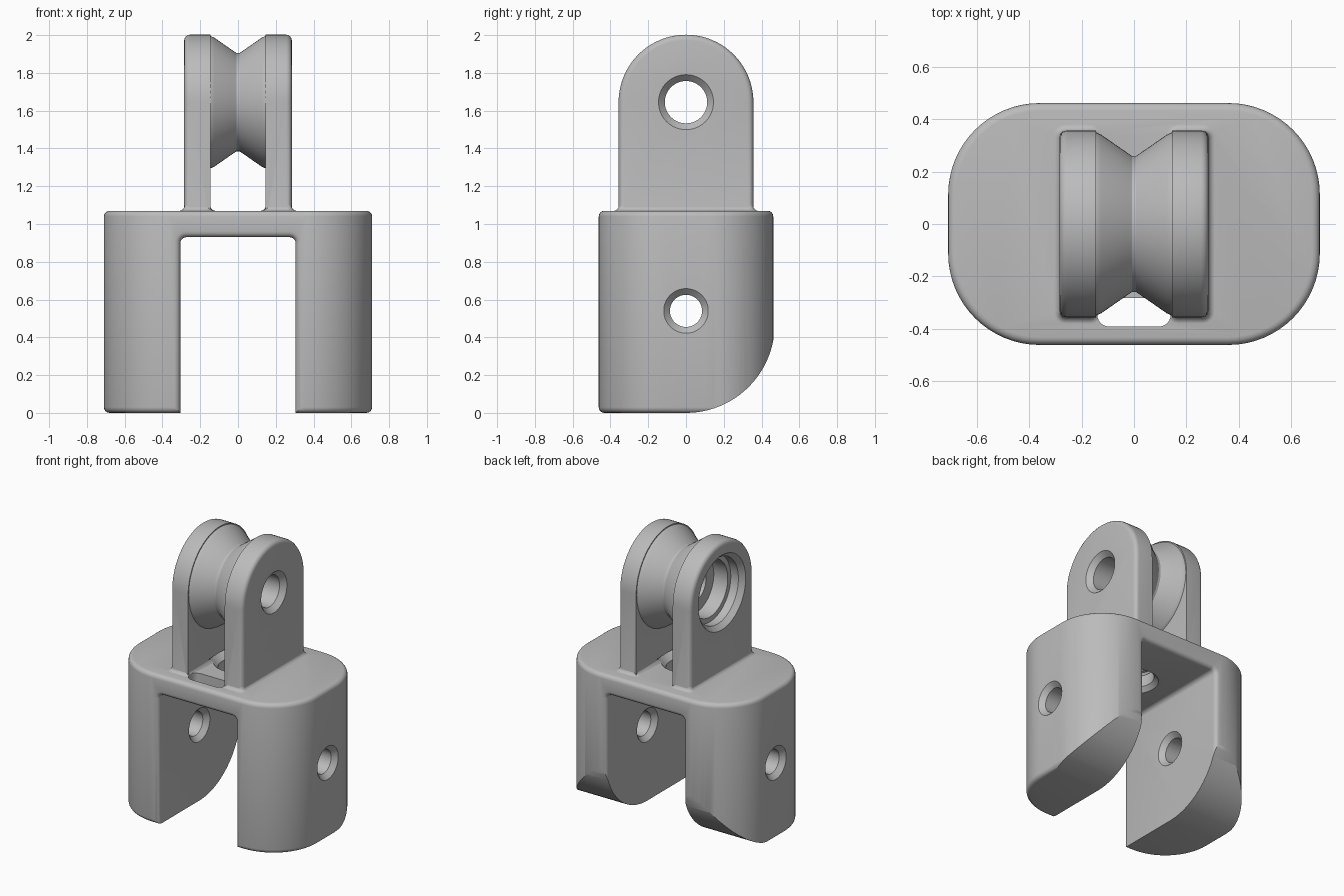
import bpy
import bmesh
from math import sin, cos, pi

cube = bpy.data.objects.get("Cube")
if cube:
    bpy.data.objects.remove(cube)

grey = bpy.data.materials.new("grey")
grey.use_nodes = True
GREY = (0.5, 0.5, 0.5, 1)
grey.diffuse_color = GREY
grey.node_tree.nodes["Principled BSDF"].inputs["Base Color"].default_value = GREY


def arc(cu, cv, r, a0, a1, n):
    """Points on an arc, angles in quarter turns."""
    return [(cu + r * cos((a0 + (a1 - a0) * i / n) * pi / 2),
             cv + r * sin((a0 + (a1 - a0) * i / n) * pi / 2)) for i in range(n + 1)]


def rounded_rect(hu, hv, r, cu=0, cv=0, n=12):
    pts = []
    for k, (su, sv) in enumerate([(1, 1), (-1, 1), (-1, -1), (1, -1)]):
        pts += arc(cu + su * (hu - r), cv + sv * (hv - r), r, k, k + 1, n)
    return pts


def circle(r, cu=0, cv=0, n=64):
    return arc(cu, cv, r, 0, 4, n)[:-1]


def loft(name, axis, rings):
    """Skin a list of (outline, position) along an axis and cap both ends."""
    place = {"x": lambda u, v, w: (w, u, v),
             "y": lambda u, v, w: (u, w, v),
             "z": lambda u, v, w: (u, v, w)}[axis]
    bm = bmesh.new()
    loops = [[bm.verts.new(place(u, v, w)) for u, v in pts] for pts, w in rings]
    for a, b in zip(loops, loops[1:]):
        for i in range(len(a)):
            j = (i + 1) % len(a)
            bm.faces.new((a[i], a[j], b[j], b[i]))
    bm.faces.new(loops[0])
    bm.faces.new(loops[-1])
    bmesh.ops.recalc_face_normals(bm, faces=bm.faces)
    mesh = bpy.data.meshes.new(name)
    bm.to_mesh(mesh)
    bm.free()
    obj = bpy.data.objects.new(name, mesh)
    bpy.context.collection.objects.link(obj)
    return obj


def combine(obj, other, operation):
    """Apply a boolean and remove the other object."""
    mod = obj.modifiers.new("boolean", "BOOLEAN")
    mod.operation, mod.solver, mod.object = operation, "EXACT", other
    bpy.context.view_layer.objects.active = obj
    bpy.ops.object.modifier_apply(modifier=mod.name)
    bpy.data.objects.remove(other)


# Fillet steps: (position along the edge, inset), both as fractions of the radius
STEPS = [(1 - cos(i * pi / 8), 1 - sin(i * pi / 8)) for i in range(5)]
F = 0.03
TOP, PIN_Z, LEG_Z = 1.07, 1.645, 0.54

# Base block with rounded rims
def base_ring(inset):
    return rounded_rect(0.71 - inset, 0.462 - inset, 0.35 - inset, n=16)

body = loft("pulley_fork", "z",
            [(base_ring(F * i), F * p) for p, i in STEPS]
            + [(base_ring(F * i), TOP - F * p) for p, i in reversed(STEPS)])

# Rounded lower back of both legs
heel = arc(0, 0.47, 0.47, -1, 0, 24) + [(0.7, 0.47), (0.7, -0.2), (0, -0.2)]
combine(body, loft("heel_cutter", "x", [(heel, -1), (heel, 1)]), "DIFFERENCE")

# Slot between the legs, flared where it meets the front and back
def slot_ring(grow):
    return rounded_rect(0.305 + grow, 0.965 + grow, F + grow, cv=-0.035, n=5)

ends = [(F * i, 0.462 - F * p) for p, i in STEPS]
combine(body, loft("slot_cutter", "y",
                   [(slot_ring(F), -0.6)] + [(slot_ring(g), -y) for g, y in ends]
                   + [(slot_ring(g), y) for g, y in reversed(ends)]
                   + [(slot_ring(F), 0.6)]), "DIFFERENCE")

# Two upright lugs with rounded tops and filleted feet
def lug_ring(inset):
    r = 0.357 - inset
    return arc(0, PIN_Z, r, 0, 2, 40) + [(-r, TOP - 0.06), (r, TOP - 0.06)]

for s in (-1, 1):
    lug = [(lug_ring(F * i), s * (0.285 - F * p)) for p, i in STEPS]
    combine(body, loft("lug", "x", lug + [(lug_ring(0), s * 0.145)]), "UNION")
    foot = [(rounded_rect(0.068 + F * i, 0.355 + F * i, 0.02 + F * i, cu=s * 0.215, n=4),
             TOP - 0.001 + F * p) for p, i in STEPS]
    foot.insert(0, (foot[0][0], TOP - 0.04))
    combine(body, loft("foot", "z", foot), "UNION")

# Grooved pulley between the lugs
groove = [(0.2, 0.351), (0.15, 0.351), (0.14, 0.348), (0.125, 0.341), (0.02, 0.268), (0.008, 0.26)]
wheel = [(-x, r) for x, r in groove] + groove[::-1]
combine(body, loft("pulley", "x", [(circle(r, cv=PIN_Z), x) for x, r in wheel]), "UNION")

# Stepped pin bore: wide pocket on one side, countersunk hole on the other
bore = [(-0.3, 0.28), (-0.25, 0.235), (-0.19, 0.235), (-0.19, 0.2), (-0.08, 0.2),
        (-0.08, 0.112), (0.25, 0.112), (0.3, 0.16)]
combine(body, loft("bore_cutter", "x", [(circle(r, cv=PIN_Z), x) for x, r in bore]), "DIFFERENCE")

# Countersunk holes through the legs
hole = [(0.295, 0.128), (0.338, 0.085), (0.677, 0.085), (0.72, 0.128)]
for s in (-1, 1):
    combine(body, loft("leg_hole_cutter", "x",
                       [(circle(r, cv=LEG_Z), s * x) for x, r in hole]), "DIFFERENCE")

# Round hole and front slot through the web under the pulley
web = [(0.9, 0.19), (0.96, 0.13), (1.04, 0.13), (1.1, 0.19)]
combine(body, loft("web_hole_cutter", "z", [(circle(r), z) for z, r in web]), "DIFFERENCE")
slit = rounded_rect(0.14, 0.055, 0.045, cv=-0.337, n=6)
combine(body, loft("web_slot_cutter", "z", [(slit, 0.9), (slit, 1.12)]), "DIFFERENCE")

# Finish
body.data.materials.clear()
body.data.materials.append(grey)
for poly in body.data.polygons:
    poly.material_index = 0
bpy.ops.object.select_all(action="DESELECT")
body.select_set(True)
bpy.context.view_layer.objects.active = body
bpy.ops.object.shade_smooth_by_angle(angle=pi / 6)
